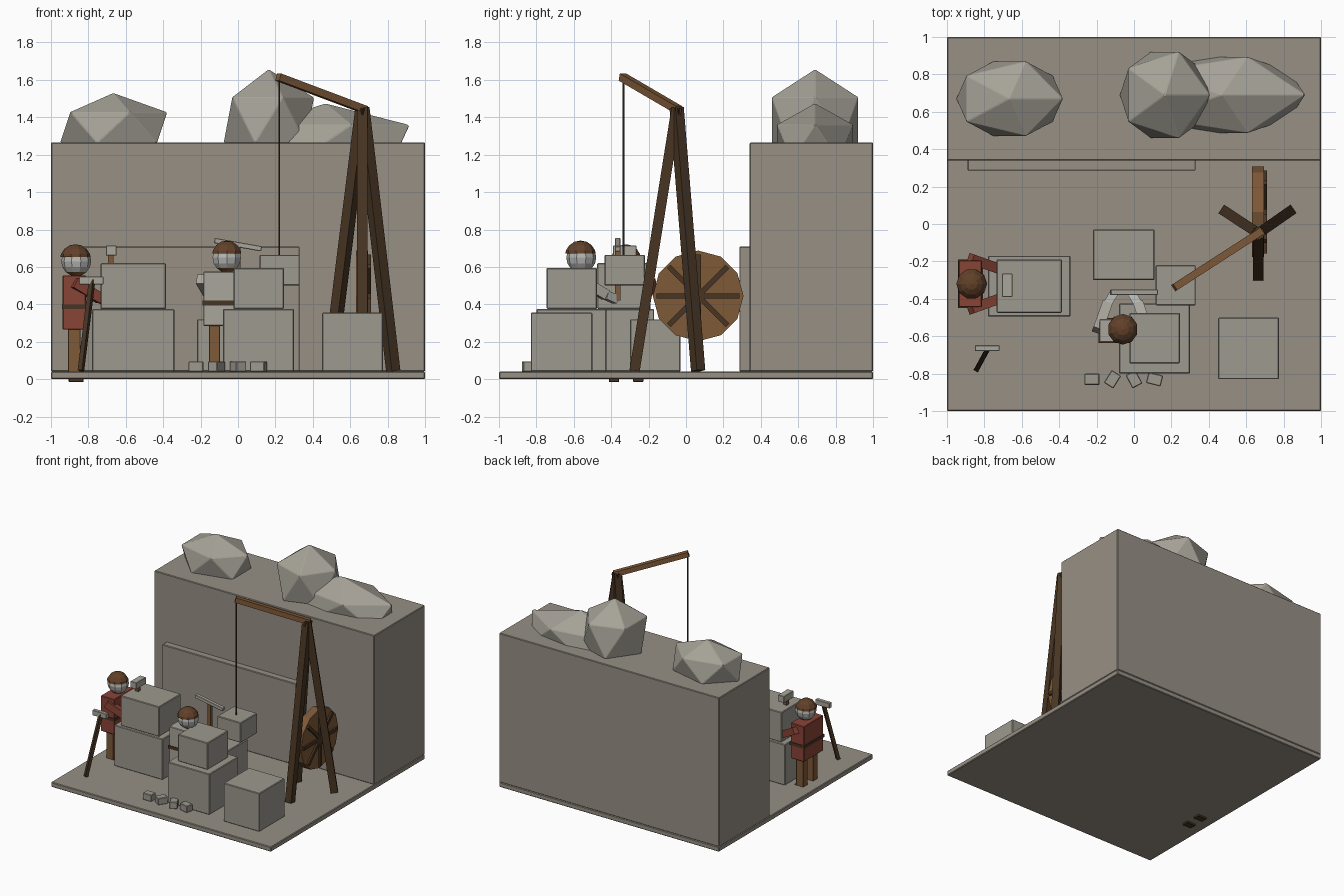
import bpy, bmesh, math
from mathutils import Vector, Matrix

if "Cube" in bpy.data.objects:
    bpy.data.objects.remove(bpy.data.objects["Cube"])


def material(name, rgb):
    m = bpy.data.materials.new(name)
    m.diffuse_color = (*rgb, 1)
    m.use_nodes = True
    m.node_tree.nodes["Principled BSDF"].inputs["Base Color"].default_value = m.diffuse_color
    return m


GROUND = material("ground_stone", (0.31, 0.28, 0.235))
STONE = material("cut_stone", (0.34, 0.32, 0.275))
ROCK = material("pale_rock", (0.38, 0.36, 0.31))
DARK = material("dark_wood", (0.065, 0.036, 0.017))
WOOD = material("mid_wood", (0.21, 0.10, 0.04))
RED = material("red_cloth", (0.25, 0.058, 0.038))
CLOTH = material("grey_cloth", (0.40, 0.38, 0.33))
HAIR = material("brown_hair", (0.12, 0.052, 0.022))
PALE = material("dusty_white", (0.46, 0.46, 0.44))


def finish(name, bm, mats, bevel=0.0):
    mesh = bpy.data.meshes.new(name)
    bm.to_mesh(mesh)
    bm.free()
    for m in mats:
        mesh.materials.append(m)
    ob = bpy.data.objects.new(name, mesh)
    bpy.context.collection.objects.link(ob)
    if bevel:
        mod = ob.modifiers.new("edge", "BEVEL")
        mod.width = bevel
        mod.segments = 1
    return ob


def block(name, x, y, z, mat, bevel=0.005, turn=None):
    """Box from x, y and z ranges, optionally turned about its centre."""
    size = [b - a for a, b in (x, y, z)]
    mid = Vector([(a + b) / 2 for a, b in (x, y, z)])
    bm = bmesh.new()
    rot = turn if turn else Matrix.Identity(4)
    bmesh.ops.create_cube(bm, size=1, matrix=Matrix.Translation(mid) @ rot @ Matrix.Diagonal((*size, 1)))
    return finish(name, bm, [mat], bevel)


def beam(name, a, b, width, mat, sides=4):
    """Straight prism between two points."""
    a, b = Vector(a), Vector(b)
    d = b - a
    r = width / 2 * (math.sqrt(2) if sides == 4 else 1)
    m = Matrix.Translation((a + b) / 2) @ d.to_track_quat('Z', 'Y').to_matrix().to_4x4()
    if sides == 4:
        m = m @ Matrix.Rotation(math.pi / 4, 4, 'Z')
    bm = bmesh.new()
    bmesh.ops.create_cone(bm, cap_ends=True, segments=sides, radius1=r, radius2=r, depth=d.length, matrix=m)
    return finish(name, bm, [mat])


def boulder(name, centre, radii):
    bm = bmesh.new()
    bmesh.ops.create_icosphere(bm, subdivisions=1, radius=1,
                               matrix=Matrix.Translation(centre) @ Matrix.Diagonal((*radii, 1)))
    return finish(name, bm, [ROCK], 0.004)


# quarry floor, cliff and ledge
block("ground", (-1, 1), (-1, 1), (0, 0.04), GROUND)
block("cliff", (-1, 1), (0.34, 1), (0.04, 1.265), GROUND)
block("cliff_ledge", (-0.89, 0.33), (0.285, 0.345), (0.04, 0.71), GROUND)

# boulders on the cliff
boulder("boulder_left", (-0.665, 0.67, 1.345), (0.32, 0.235, 0.185))
boulder("boulder_middle", (0.165, 0.69, 1.385), (0.27, 0.273, 0.272))
boulder("boulder_right", (0.47, 0.69, 1.267), (0.5, 0.24, 0.207))

# cut blocks
block("left_block_base", (-0.78, -0.34), (-0.495, -0.17), (0.04, 0.375), STONE)
block("left_block_top", (-0.735, -0.385), (-0.475, -0.19), (0.375, 0.62), STONE)
block("middle_block_base", (-0.08, 0.30), (-0.8, -0.425), (0.04, 0.375), STONE)
block("middle_block_top", (-0.025, 0.245), (-0.745, -0.475), (0.375, 0.595), STONE)
block("right_block", (0.45, 0.775), (-0.83, -0.5), (0.04, 0.355), STONE)
block("rear_block", (-0.22, 0.11), (-0.3, -0.03), (0.04, 0.32), STONE)
block("hanging_block", (0.115, 0.33), (-0.435, -0.22), (0.5, 0.665), STONE)

# rubble row
for i, (x, angle) in enumerate([(-0.225, 0), (-0.115, 58), (0, 118), (0.11, -14)]):
    block(f"rubble_{i}", (x - 0.04, x + 0.04), (-0.86, -0.8), (0.04, 0.095), STONE, 0.004,
          Matrix.Rotation(math.radians(angle), 4, 'Z'))

# crane: tripod, jib and rope
apex = (0.665, -0.05, 1.45)
for i, foot in enumerate([(0.49, 0.065, 0.045), (0.83, 0.065, 0.045), (0.665, -0.275, 0.045)]):
    beam(f"crane_leg_{i}", foot, apex, 0.055, DARK)
beam("crane_jib", (0.68, -0.04, 1.44), (0.215, -0.34, 1.615), 0.04, WOOD)
beam("crane_rope", (0.22, -0.335, 0.66), (0.22, -0.335, 1.6), 0.01, DARK, 6)

# treadwheel with spokes on its outer side
hub = Vector((0.663, 0.065, 0.445))
beam("wheel_disc", hub - Vector((0.033, 0, 0)), hub + Vector((0.033, 0, 0)), 0.485, WOOD, 12)
for i in range(4):
    a = i * math.pi / 4
    block(f"wheel_spoke_{i}", (0.69, 0.71), (0.065 - 0.222, 0.065 + 0.222), (0.431, 0.459), DARK, 0,
          Matrix.Rotation(a, 4, 'X'))


def mason(name, x, y, base, turn, shirt, head_shift=0.0):
    """Worker facing +y before being turned about z."""
    parts = []
    for side, s in (("left", -1), ("right", 1)):
        parts.append(block(f"{name}_{side}_leg", (s * 0.065 - 0.03, s * 0.065 + 0.03), (-0.033, 0.033),
                           (0.0, 0.24), WOOD, 0.003))
        parts.append(block(f"{name}_{side}_boot", (s * 0.065 - 0.028, s * 0.065 + 0.028), (-0.03, 0.05),
                           (-0.045, 0.012), DARK, 0.003))
        parts.append(beam(f"{name}_{side}_arm", (s * 0.135, 0.0, 0.485), (s * 0.085, 0.14, 0.4), 0.055, shirt))
        parts.append(beam(f"{name}_{side}_hand", (s * 0.085, 0.14, 0.4), (s * 0.05, 0.195, 0.375), 0.045,
                          shirt if shirt == RED else PALE))
    parts.append(block(f"{name}_torso", (-0.125, 0.125), (-0.062, 0.062), (0.235, 0.525), shirt, 0.004))
    parts.append(block(f"{name}_belt", (-0.13, 0.13), (-0.067, 0.067), (0.345, 0.37), DARK, 0))
    # head with hair cap, pale middle and dark chin coloured by height
    bm = bmesh.new()
    bmesh.ops.create_uvsphere(bm, u_segments=10, v_segments=8, radius=0.08,
                              matrix=Matrix.Translation((0, 0.01, 0.6)))
    for f in bm.faces:
        h = f.calc_center_median().z - 0.6
        f.material_index = 1 if h > 0.02 else (2 if h < -0.062 else 0)
    parts.append(finish(f"{name}_head", bm, [PALE, HAIR, WOOD]))
    # rounded hair shell
    bm = bmesh.new()
    bmesh.ops.create_uvsphere(bm, u_segments=10, v_segments=8, radius=0.084,
                              matrix=Matrix.Translation((0, 0.006, 0.607)))
    bmesh.ops.bisect_plane(bm, geom=bm.verts[:] + bm.edges[:] + bm.faces[:], plane_co=(0, 0, 0.622),
                           plane_no=(0, 0, -1), clear_outer=True)
    bmesh.ops.holes_fill(bm, edges=[e for e in bm.edges if e.is_boundary])
    parts.append(finish(f"{name}_hair", bm, [HAIR]))
    place = Matrix.Translation((x, y, base)) @ Matrix.Rotation(turn, 4, 'Z')
    for p in parts:
        p.data.transform(place)


mason("left_mason", -0.875, -0.32, 0.03, -math.pi / 2, RED)
mason("middle_mason", -0.06, -0.57, 0.05, 0, CLOTH)

# pickaxe held by the middle worker
beam("pick_handle", (0.0, -0.365, 0.42), (0.0, -0.365, 0.72), 0.028, WOOD)
block("pick_head", (-0.128, 0.128), (-0.38, -0.35), (0.705, 0.733), CLOTH, 0.003,
      Matrix.Rotation(math.radians(10), 4, 'Y'))

# mallet on the left block
beam("mallet_handle", (-0.68, -0.33, 0.61), (-0.68, -0.33, 0.67), 0.028, WOOD)
block("mallet_head", (-0.705, -0.65), (-0.39, -0.265), (0.66, 0.715), CLOTH, 0.003)

# long hammer standing at the front left
beam("hammer_handle", (-0.84, -0.775, 0.045), (-0.78, -0.665, 0.53), 0.026, DARK)
block("hammer_head", (-0.85, -0.72), (-0.68, -0.648), (0.507, 0.55), CLOTH, 0.003)
